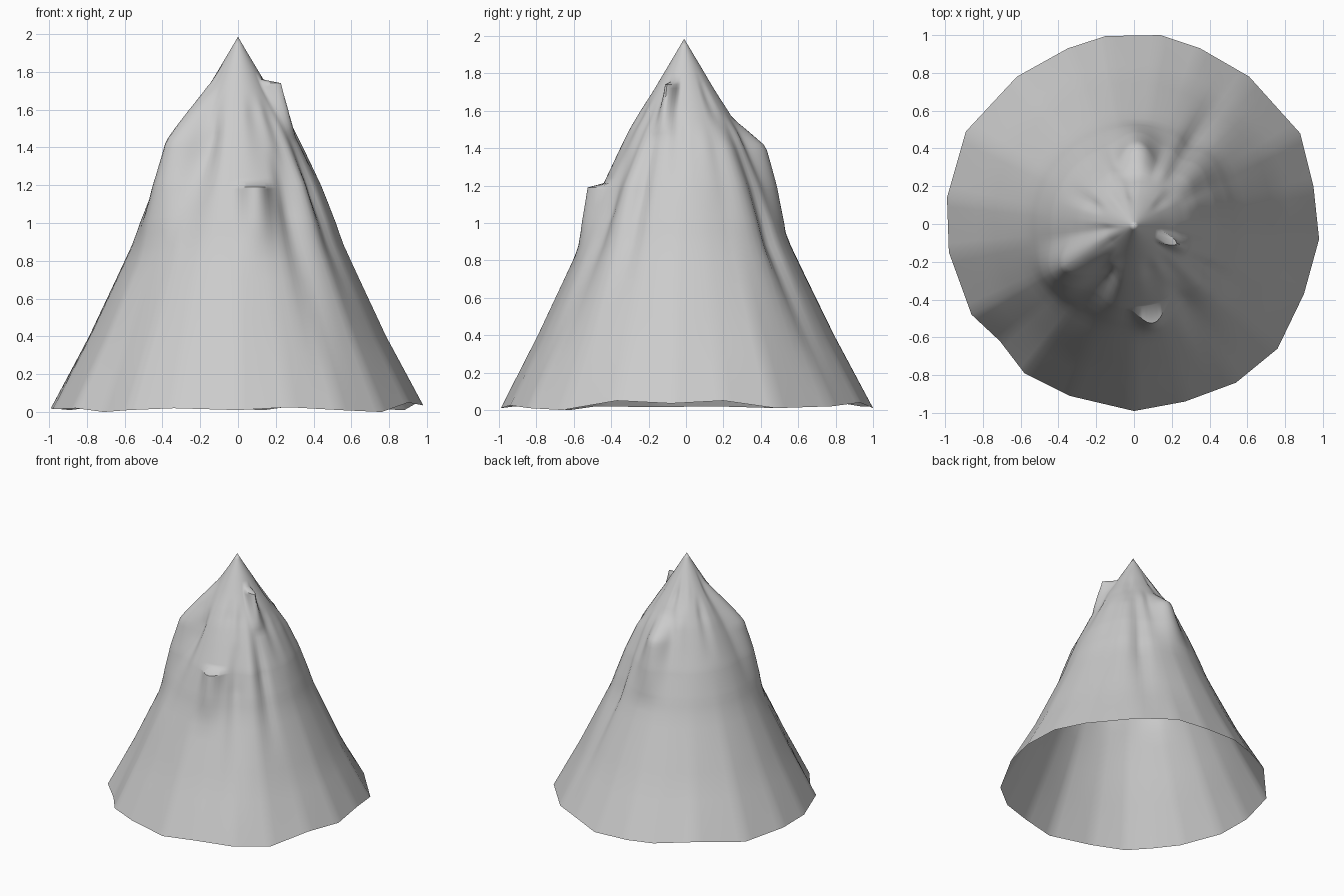
import bpy, bmesh, math, random

if "Cube" in bpy.data.objects:
    bpy.data.objects.remove(bpy.data.objects["Cube"])

random.seed(4)

# Irregular rim outline, listed counter-clockwise from the right
RIM = [(.98, -.08), (.95, .2), (.88, .48), (.61, .78), (.35, .93), (.14, 1), (-.15, .995),
       (-.35, .93), (-.62, .78), (-.89, .49), (-.99, .14), (-.98, -.15), (-.86, -.48),
       (-.71, -.62), (-.58, -.79), (-.34, -.91), (0, -.99), (.27, -.94), (.54, -.84),
       (.76, -.66), (.9, -.37)]
RIM_Z = [.035, .05, .01, .02, .04, .01, .02, .02, .045, .01, .02, .015, .02, 0, .01, .02, .01,
         .025, .01, 0, .05]

# Slope: (height, radius)
SLOPE = [(0, 1), (.4, .795), (.7, .65), (.9, .555), (1, .52), (1.2, .44), (1.4, .345),
         (1.5, .295), (1.6, .235), (1.7, .17), (1.8, .11), (1.9, .05), (1.985, 0)]

# Ridges and gullies: (angle, half width, bottom, strongest height, top, amount)
FEATURES = [
    (-149, 24, .80, 1.43, 1.75, .105),   # left shoulder
    (88, 22, .95, 1.41, 1.56, .095),     # back shoulder
    (-79, 15, .80, 1.19, 1.215, .085),   # front ledge
    (-23, 15, 1.45, 1.74, 1.76, .10),    # horn near the peak
    (40, 16, .30, 1.40, 1.58, .03),      # right back ridge
    (55, 9, .05, .90, 1.40, -.035),      # right back gully
    (-57, 10, .15, 1.05, 1.40, -.035),   # front gully
    (-42, 9, .40, 1.20, 1.60, .025),     # front right ridge
    (-120, 18, .70, 1.35, 1.70, -.035),  # hollow beside left shoulder
    (-30, 7, .60, 1.15, 1.50, -.025),
]
# Small random crags around the summit
for i in range(16):
    z = random.uniform(1.4, 1.75)
    FEATURES.append((i * 22.5 + random.uniform(-8, 8), random.uniform(9, 15), z - .35, z, z + .12,
                     random.uniform(-.022, .018)))


def slope_radius(z):
    for (z0, r0), (z1, r1) in zip(SLOPE, SLOPE[1:]):
        if z <= z1:
            return r0 + (r1 - r0) * (z - z0) / (z1 - z0)
    return 0


def relief(angle, z):
    total = 0
    for a, width, bottom, mid, top, amount in FEATURES:
        d = abs((angle - a + 180) % 360 - 180) / width
        if d < 1 and bottom < z < top:
            h = (z - bottom) / (mid - bottom) if z < mid else (top - z) / (top - mid)
            total += amount * h * (.5 + .5 * math.cos(math.pi * d))
    return total


# Subdivide the rim so that each side carries several columns
SPLIT = 6
columns = []
for i in range(len(RIM)):
    j = (i + 1) % len(RIM)
    for k in range(SPLIT):
        t = k / SPLIT
        columns.append([a + (b - a) * t for a, b in
                        zip((*RIM[i], RIM_Z[i]), (*RIM[j], RIM_Z[j]))])

levels = [0, .1, .2, .3, .4, .5, .6, .7, .8, .88, .95] + [1 + .03 * i for i in range(7)]
levels += [1.19, 1.215] + [1.24 + .03 * i for i in range(17)] + [1.74, 1.76, 1.8, 1.85, 1.9, 1.945]
levels = sorted(set(levels))

# Mountain: open-bottomed shell built ring by ring
bm = bmesh.new()
rings = []
for z in levels:
    ring = []
    for x, y, rim_z in columns:
        angle = math.atan2(y, x)
        keep = max(0, 1 - z / 1.2)       # rim outline fades into a round summit
        r = slope_radius(z) * (1 + (math.hypot(x, y) - 1) * keep)
        r += relief(math.degrees(angle), z)
        r = max(r, .015)
        ring.append(bm.verts.new((r * math.cos(angle), r * math.sin(angle) - .01 * z / 2,
                                  z + rim_z * max(0, 1 - z / .4))))
    rings.append(ring)
peak = bm.verts.new((0, -.01, 1.985))
n = len(columns)
for low, high in zip(rings, rings[1:]):
    for i in range(n):
        j = (i + 1) % n
        bm.faces.new((low[i], low[j], high[j], high[i]))
for i in range(n):
    bm.faces.new((rings[-1][i], rings[-1][(i + 1) % n], peak))

mesh = bpy.data.meshes.new("mountain")
bm.to_mesh(mesh)
bm.free()
mountain = bpy.data.objects.new("mountain", mesh)
bpy.context.collection.objects.link(mountain)

grey = bpy.data.materials.new("grey rock")
grey.diffuse_color = (.6, .6, .6, 1)
grey.use_nodes = True
grey.node_tree.nodes["Principled BSDF"].inputs["Base Color"].default_value = grey.diffuse_color
mesh.materials.append(grey)

bpy.context.view_layer.objects.active = mountain
mountain.select_set(True)
bpy.ops.object.shade_smooth_by_angle(angle=math.radians(50))
